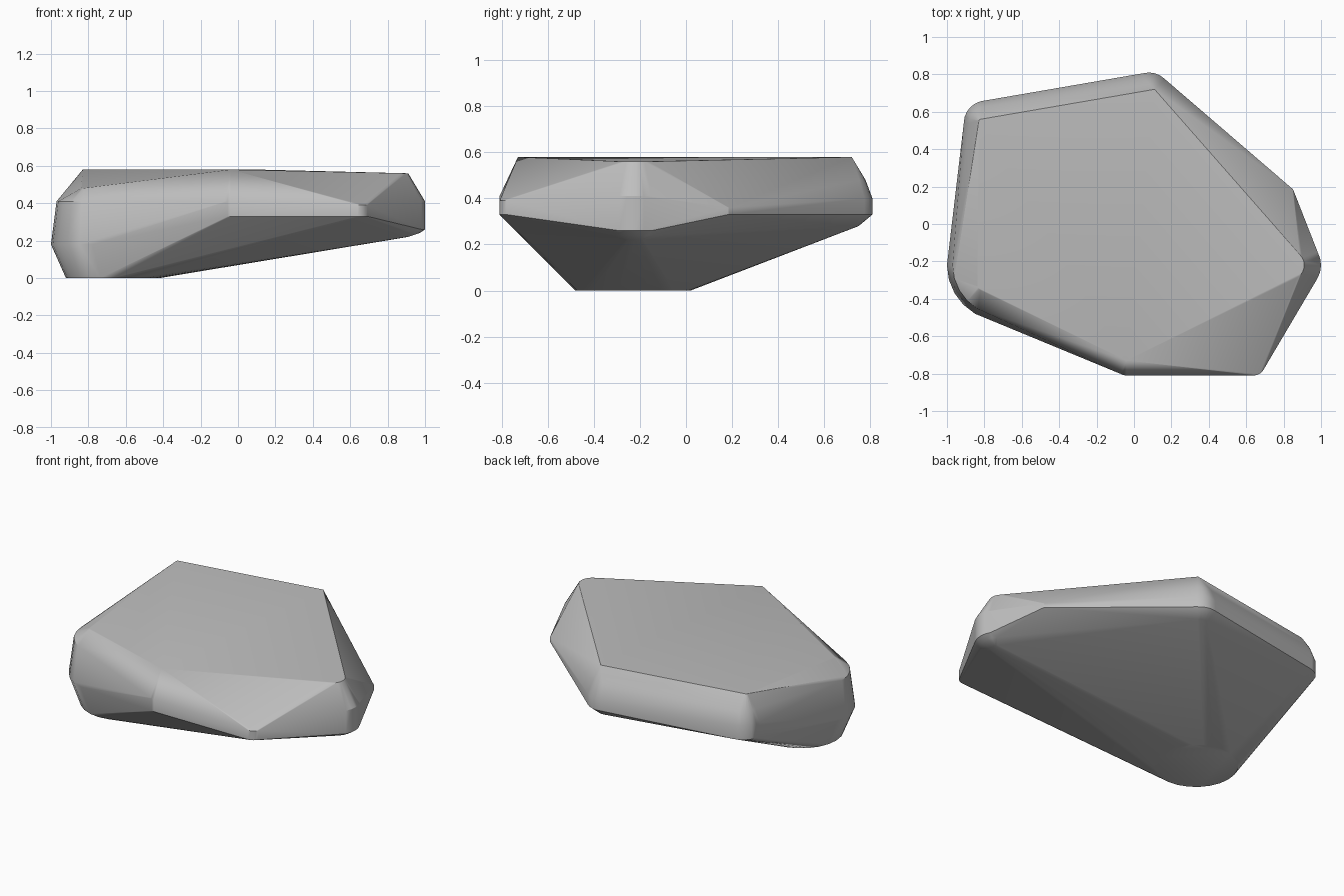
import bpy
import bmesh
import math

old = bpy.data.objects.get("Cube")
if old:
    bpy.data.objects.remove(old, do_unlink=True)

# One stone colour
stone = bpy.data.materials.new("stone_grey")
stone.use_nodes = True
grey = (0.52, 0.52, 0.52, 1.0)
stone.diffuse_color = grey
bsdf = next(n for n in stone.node_tree.nodes if n.type == "BSDF_PRINCIPLED")
bsdf.inputs["Base Color"].default_value = grey
bsdf.inputs["Roughness"].default_value = 0.8

bm = bmesh.new()


def corner(x, y, *levels, sides=24):
    """Rounded corner: a stack of (radius, height) rings."""
    for radius, z in levels:
        for i in range(sides if radius else 1):
            a = math.tau * i / sides
            bm.verts.new((x + radius * math.cos(a), y + radius * math.sin(a), z))


# Back corners, widest at the belt and narrowing to the rim
corner(-0.79, 0.54, (0.12, 0.32), (0.12, 0.41), (0.09, 0.49))
corner(0.08, 0.69, (0.06, 0.28), (0.12, 0.33), (0.12, 0.40), (0.09, 0.48))

# Corners on the +x side
corner(0.83, 0.17, (0.025, 0.33), (0.025, 0.36))
corner(0.86, -0.22, (0.05, 0.22), (0.11, 0.24), (0.14, 0.26), (0.14, 0.41))

# Front corners
corner(0.64, -0.75, (0.06, 0.33), (0.06, 0.39))
corner(-0.04, -0.75, (0.06, 0.33), (0.06, 0.41))

# Broad low corner on the -x side
corner(-0.70, -0.22, (0.30, 0.18), (0.27, 0.41))
corner(-0.80, -0.32, (0.04, 0.48))

# Top rim points
corner(-0.82, 0.55, (0.01, 0.58))
corner(0.11, 0.72, (0, 0.58))
corner(-0.04, -0.73, (0, 0.58))
corner(0.83, -0.22, (0.08, 0.56))

# Small flat foot
corner(-0.67, -0.23, (0.25, 0.0))

# Wrap the corners into one chipped stone
hull = bmesh.ops.convex_hull(bm, input=bm.verts[:], use_existing_faces=False)
loose = [v for v in bm.verts if not v.link_faces]
bmesh.ops.delete(bm, geom=loose, context="VERTS")
bmesh.ops.dissolve_limit(bm, angle_limit=math.radians(0.8),
                         verts=bm.verts[:], edges=bm.edges[:])
bmesh.ops.recalc_face_normals(bm, faces=bm.faces[:])

mesh = bpy.data.meshes.new("rock")
bm.to_mesh(mesh)
bm.free()
mesh.materials.append(stone)
rock = bpy.data.objects.new("rock", mesh)
bpy.context.collection.objects.link(rock)

# Smooth the rounded corners, keep the creases and broad facets crisp
bpy.ops.object.select_all(action="DESELECT")
rock.select_set(True)
bpy.context.view_layer.objects.active = rock
bpy.ops.object.shade_smooth_by_angle(angle=math.radians(30))
weighted = rock.modifiers.new("facet_normals", "WEIGHTED_NORMAL")
weighted.keep_sharp = True
